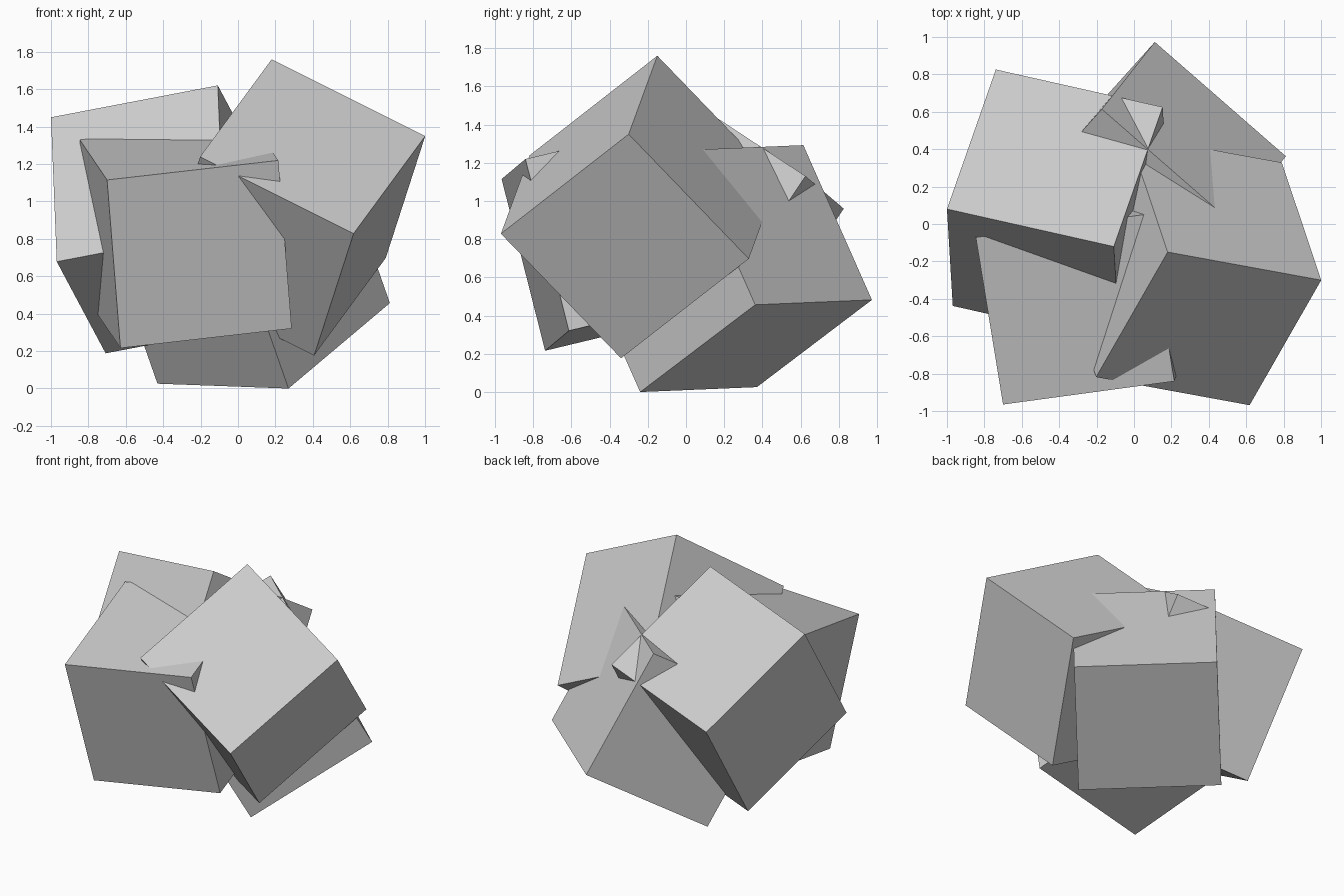
import bpy
from mathutils import Vector, Matrix

if "Cube" in bpy.data.objects:
    bpy.data.objects.remove(bpy.data.objects["Cube"])

SIDE = 0.93


def tilted_cube(name, corner, along_a, along_b, along_c):
    """Cube with one corner fixed and edges along three roughly square directions."""
    corner = Vector(corner)
    a = Vector(along_a).normalized()
    b = Vector(along_b)
    b = (b - a * b.dot(a)).normalized()
    c = a.cross(b)
    if c.dot(Vector(along_c)) < 0:
        c.negate()
    centre = corner + (a + b + c) * SIDE / 2
    if a.cross(b).dot(c) < 0:          # keep the rotation right-handed
        c.negate()
    rot = Matrix((a, b, c)).transposed()
    bpy.ops.mesh.primitive_cube_add(size=SIDE, location=centre,
                                    rotation=rot.to_euler())
    bpy.context.object.name = name


# Upper right cube
tilted_cube("upper_right_cube", (0.18, -0.15, 1.76),
            (0.82, -0.15, -0.41), (-0.39, -0.67, -0.52), (-0.21, 0.63, -0.65))
# Back left cube
tilted_cube("back_left_cube", (-1.0, 0.08, 1.45),
            (0.89, -0.20, 0.17), (0.04, -0.52, -0.77), (0.26, 0.74, -0.49))
# Front left cube
tilted_cube("front_left_cube", (-0.70, -0.965, 1.115),
            (0.92, 0.125, 0.105), (-0.145, 0.895, 0.215), (0.07, 0.215, -0.895))
# Lower back cube, resting on one corner
tilted_cube("lower_back_cube", (0.27, -0.24, 0.0),
            (0.54, 0.60, 0.455), (-0.70, 0.62, 0.03), (-0.28, -0.36, 0.81))
